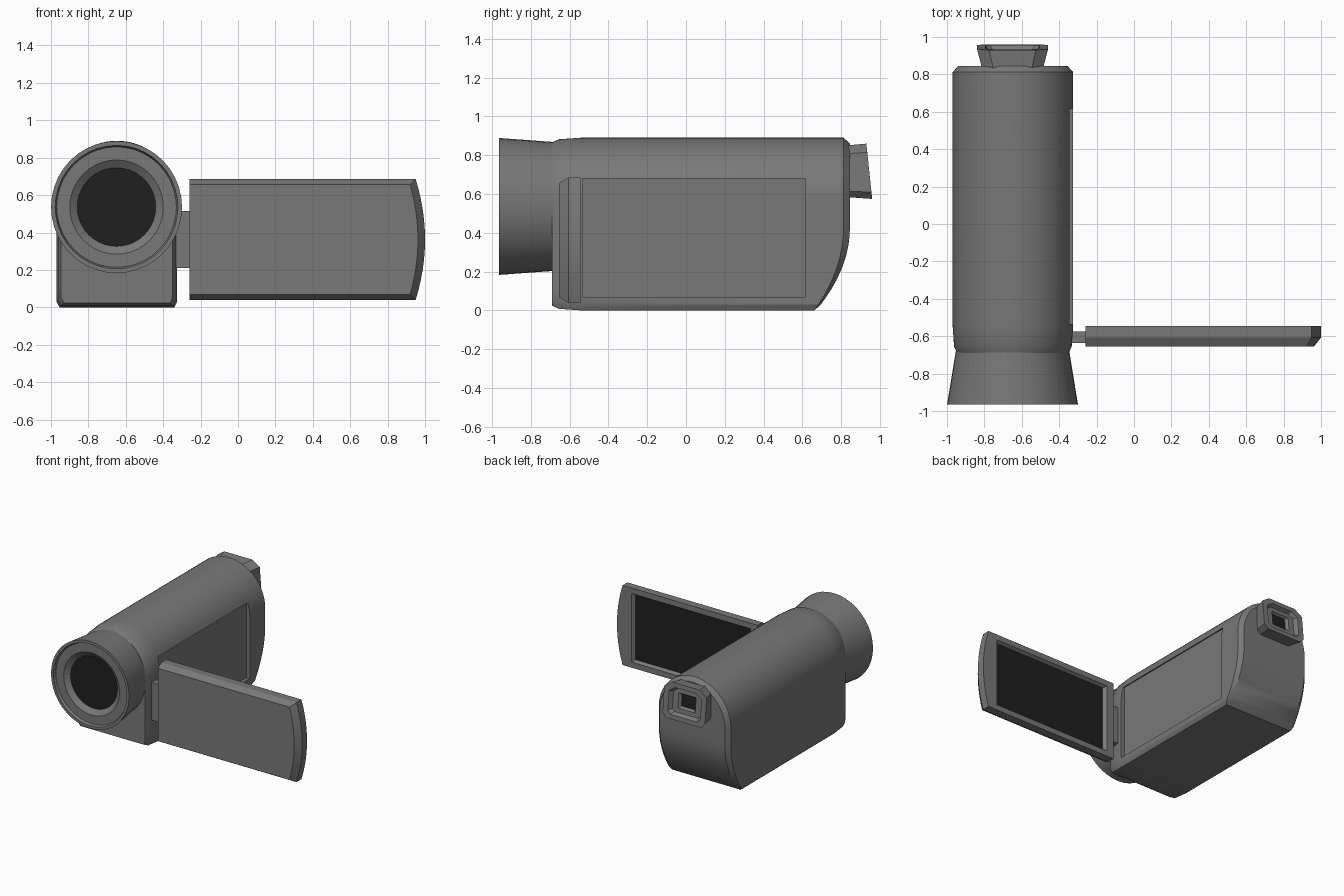
import bpy, bmesh, math

if "Cube" in bpy.data.objects:
    bpy.data.objects.remove(bpy.data.objects["Cube"])

def material(name, v):
    m = bpy.data.materials.new(name)
    m.diffuse_color = (v, v, v, 1)
    m.use_nodes = True
    m.node_tree.nodes["Principled BSDF"].inputs["Base Color"].default_value = m.diffuse_color
    return m

GREY = material("grey_plastic", 0.19)
BLACK = material("black_glass", 0.014)

def loft(name, rings, black_end=False, strip_caps=False):
    """Skin matching rings of points; the last cap can be black glass."""
    bm = bmesh.new()
    vs = [[bm.verts.new(p) for p in r] for r in rings]
    n = len(rings[0])
    for a, b in zip(vs, vs[1:]):
        for i in range(n):
            j = (i + 1) % n
            bm.faces.new((a[i], a[j], b[j], b[i]))
    for k, r in enumerate((vs[0], vs[-1])):
        if strip_caps:  # rungs across a symmetric open-curved end
            for i in range(n // 2):
                q = list(dict.fromkeys((r[i], r[i + 1], r[n - 2 - i], r[n - 1 - i])))
                if len(q) > 2:
                    bm.faces.new(q)
        else:
            f = bm.faces.new(r)
            f.material_index = 1 if (k and black_end) else 0
    bmesh.ops.recalc_face_normals(bm, faces=bm.faces)
    me = bpy.data.meshes.new(name)
    bm.to_mesh(me)
    bm.free()
    me.materials.append(GREY)
    if black_end:
        me.materials.append(BLACK)
    ob = bpy.data.objects.new(name, me)
    bpy.context.collection.objects.link(ob)
    return ob

def box(name, x0, x1, y0, y1, z0, z1):
    return loft(name, [[(x0, y, z0), (x1, y, z0), (x1, y, z1), (x0, y, z1)] for y in (y0, y1)])

def smooth(ob, angle=28):
    bpy.ops.object.select_all(action='DESELECT')
    ob.select_set(True)
    bpy.context.view_layer.objects.active = ob
    bpy.ops.object.shade_smooth_by_angle(angle=math.radians(angle))

CX = -0.6475

# Body: arched section, rounded-under back end
HW, ZC = 0.3225, 0.445
right = [(HW - 0.016, 0), (HW, 0.03)] + [(HW, 0.03 + 0.06 * i) for i in range(1, 8)]
arch = [(HW * math.cos(math.pi * i / 36), 0.568 + HW * math.sin(math.pi * i / 36)) for i in range(37)]
section = right + arch + [(-x, z) for x, z in reversed(right)]

def back_y(z):
    return 0.845 - 0.15 * max(0, (0.42 - z) / 0.42) ** 2

def body_ring(inset, y=None, back=0):
    ring = []
    for x, z in section:
        px, pz = x * (1 - inset / HW), ZC + (z - ZC) * (1 - inset / ZC)
        ring.append((CX + px, back_y(z) - back if y is None else y, pz))
    return ring

body = loft("camera_body", [body_ring(0.024, -0.69), body_ring(0.008, -0.655), body_ring(0, -0.54),
                            body_ring(0, back=0.033), body_ring(0.03)], strip_caps=True)

# Shallow bay in the side where the screen folds away
cutter = box("bay_cutter", -0.355, -0.2, -0.535, 0.615, 0.07, 0.68)
cutter.hide_render = True
mod = body.modifiers.new("bay", 'BOOLEAN')
mod.object = cutter
mod.operation = 'DIFFERENCE'
mod.solver = 'EXACT'
bpy.context.view_layer.objects.active = body
bpy.ops.object.modifier_apply(modifier="bay")
bpy.data.objects.remove(cutter)
smooth(body)

# Lens barrel: flared, with stepped recess and dark glass
def lens_ring(rx, rz, y, n=40):
    return [(CX - 0.002 + rx * math.cos(2 * math.pi * i / n), y, 0.536 + rz * math.sin(2 * math.pi * i / n))
            for i in range(n)]

lens = loft("lens_barrel", [lens_ring(*r) for r in (
    (0.30, 0.33, -0.66), (0.305, 0.333, -0.69), (0.35, 0.353, -0.965), (0.328, 0.33, -0.965),
    (0.32, 0.322, -0.945), (0.25, 0.252, -0.945), (0.21, 0.21, -0.915))], black_end=True)
smooth(lens)

# Flip-out screen: bowed outer edge, bevelled front, recessed display
def panel_ring(y, x0, x1, bow, z0, z1, n=12):
    ring = [(x0, y, z0)]
    for i in range(n + 1):
        t = 2 * i / n - 1
        ring.append((x1 + bow * (1 - t * t), y, z0 + (z1 - z0) * i / n))
    return ring + [(x0, y, z1)]

screen = loft("flip_screen", [
    panel_ring(-0.655, -0.26, 0.92, 0.042, 0.068, 0.657), panel_ring(-0.607, -0.26, 0.95, 0.05, 0.04, 0.685),
    panel_ring(-0.545, -0.26, 0.95, 0.05, 0.04, 0.685), panel_ring(-0.545, -0.195, 0.87, 0, 0.085, 0.64),
    panel_ring(-0.57, -0.175, 0.85, 0, 0.1, 0.625)], black_end=True)
smooth(screen, 20)

# Hinge joining screen and body
box("screen_hinge", -0.36, -0.25, -0.635, -0.575, 0.21, 0.515)

# Viewfinder: flared eyepiece with chamfered corners and tilted end
def eye_ring(hw, z0, z1, ct, cb, y=None, depth=0):
    half = [(hw - cb, z0), (hw, z0 + cb), (hw, z1 - ct * 0.7), (hw - ct, z1)]
    pts = half + [(-x, z) for x, z in reversed(half)]
    return [(CX - 0.002 + x, (0.96 - (z - 0.575) * 0.105 - depth) if y is None else y, z) for x, z in pts]

loft("viewfinder", [
    eye_ring(0.16, 0.585, 0.85, 0.06, 0.03, y=0.82), eye_ring(0.19, 0.575, 0.86, 0.065, 0.035),
    eye_ring(0.145, 0.61, 0.825, 0.05, 0.025), eye_ring(0.125, 0.625, 0.81, 0.04, 0.02, depth=0.03),
    eye_ring(0.078, 0.66, 0.778, 0.004, 0.003, depth=0.03),
    eye_ring(0.06, 0.672, 0.765, 0.004, 0.003, depth=0.05)], black_end=True)
